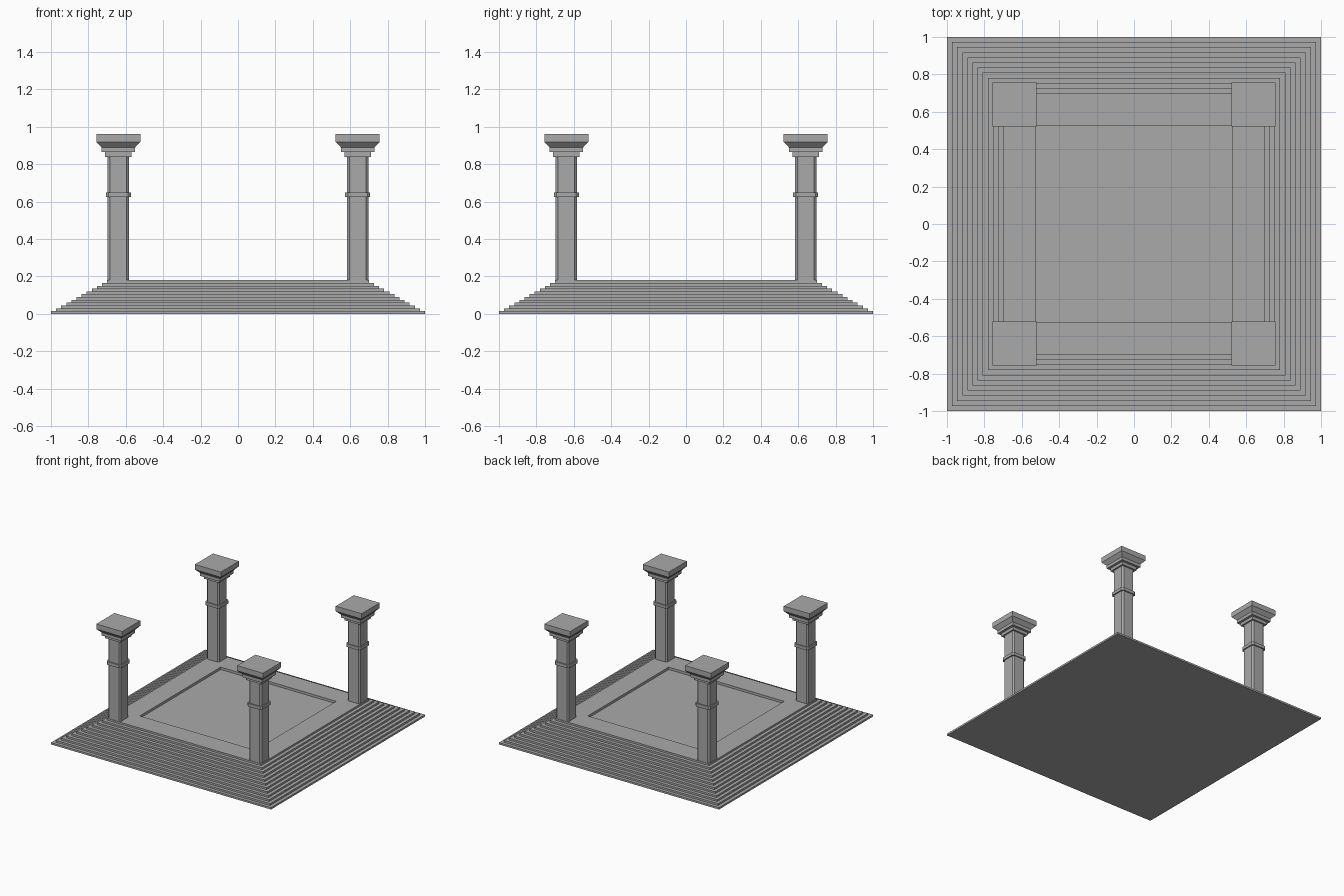
import bpy
import bmesh

cube = bpy.data.objects.get("Cube")
if cube:
    bpy.data.objects.remove(cube, do_unlink=True)

stone = bpy.data.materials.new("grey_stone")
stone.use_nodes = True
GREY = (0.4, 0.4, 0.4, 1)
stone.diffuse_color = GREY
stone.node_tree.nodes["Principled BSDF"].inputs["Base Color"].default_value = GREY


def outline(half, chamfer):
    """Corners of a square, or of a square with its corners cut off."""
    signs = [(1, 1), (-1, 1), (-1, -1), (1, -1)]
    if not chamfer:
        return [(sx * half, sy * half) for sx, sy in signs]
    pts = []
    for sx, sy in signs:
        pair = [(sx * half, sy * (half - chamfer)), (sx * (half - chamfer), sy * half)]
        pts += pair if sx * sy > 0 else pair[::-1]
    return pts


def square_turned(name, profile, chamfer=0, location=(0, 0, 0)):
    """Skin square sections given as (half width, height), closed at both ends."""
    bm = bmesh.new()
    rings = [[bm.verts.new((x, y, z)) for x, y in outline(half, chamfer)]
             for half, z in profile]
    for low, high in zip(rings, rings[1:]):
        n = len(low)
        for i in range(n):
            j = (i + 1) % n
            bm.faces.new((low[i], low[j], high[j], high[i]))
    bm.faces.new(rings[0][::-1])
    bm.faces.new(rings[-1])
    bmesh.ops.recalc_face_normals(bm, faces=bm.faces)
    mesh = bpy.data.meshes.new(name)
    bm.to_mesh(mesh)
    bm.free()
    mesh.materials.append(stone)
    obj = bpy.data.objects.new(name, mesh)
    obj.location = location
    bpy.context.collection.objects.link(obj)
    return obj


# Stepped platform with a shallow sunken floor
STEPS, TOP, OUTER, INNER = 12, 0.18, 1.0, 0.7
FLOOR_HALF, FLOOR_DEPTH = 0.525, 0.02
steps = []
for i in range(STEPS):
    half = OUTER - (OUTER - INNER) * i / (STEPS - 1)
    steps += [(half, TOP * i / STEPS), (half, TOP * (i + 1) / STEPS)]
steps += [(FLOOR_HALF, TOP), (FLOOR_HALF, TOP - FLOOR_DEPTH)]
square_turned("stepped_platform", steps)

# Four corner columns: chamfered shaft, band and stepped capital
CENTRE = 0.64
capital = [(0.07, 0.84), (0.07, 0.865), (0.09, 0.865), (0.09, 0.89),
           (0.1175, 0.92), (0.1175, 0.962)]
for side, sx in (("left", 1), ("right", -1)):
    for end, sy in (("front", -1), ("back", 1)):
        place = (sx * CENTRE, sy * CENTRE, 0)
        tag = f"{end}_{side}"
        square_turned(f"{tag}_shaft", [(0.057, TOP), (0.057, 0.84)], 0.012, place)
        square_turned(f"{tag}_band", [(0.067, 0.625), (0.067, 0.65)], 0.014, place)
        square_turned(f"{tag}_capital", capital, 0, place)
